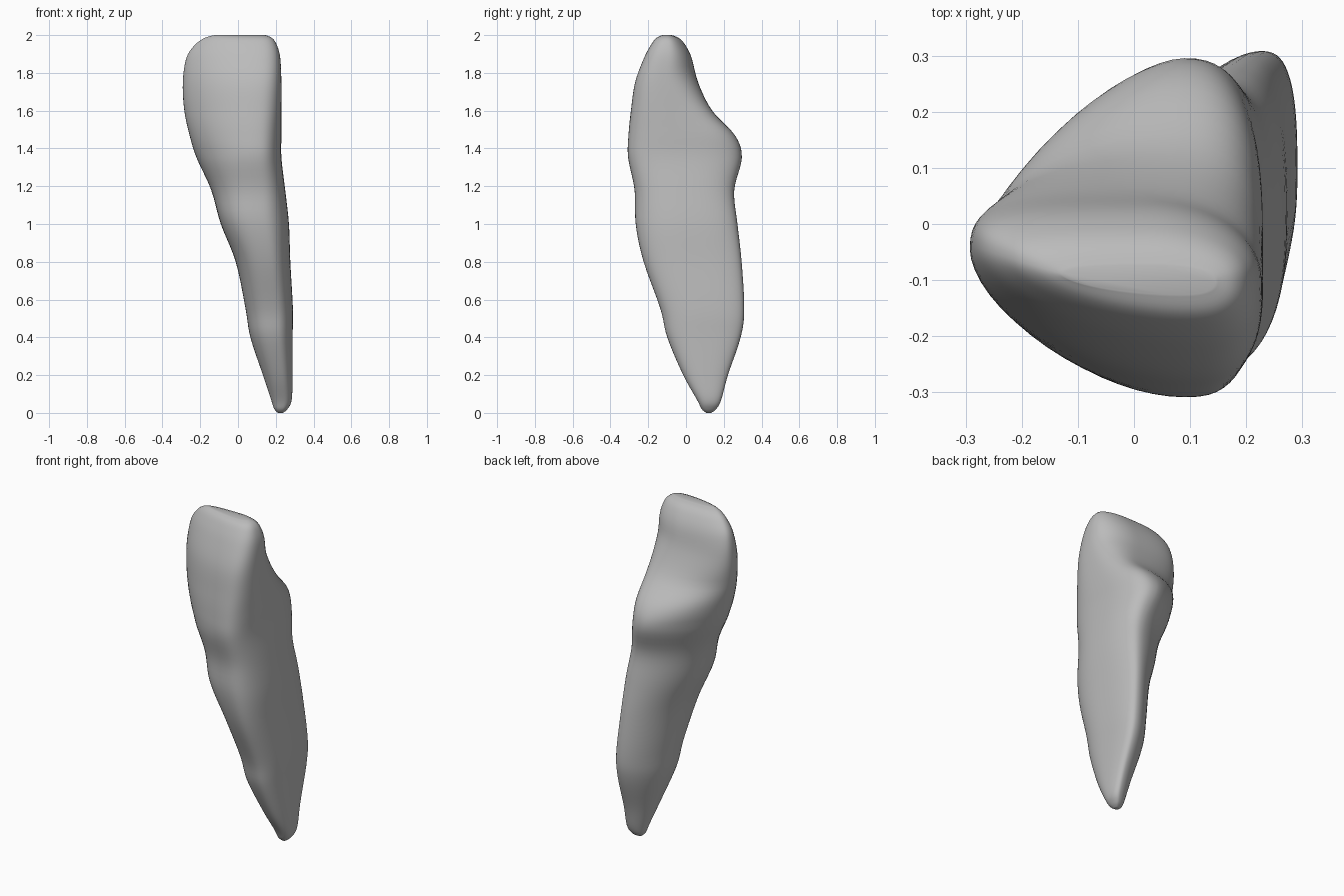
import bpy
import bmesh
import math

if "Cube" in bpy.data.objects:
    bpy.data.objects.remove(bpy.data.objects["Cube"], do_unlink=True)

SIDES = 64   # points around each cross-section
STEPS = 5    # rings between two key sections

# Key sections from the root tip to the biting edge:
# height, x min, x max, y min, y max, y of the narrow edge
SECTIONS = [
    (0, .212, .238, .107, .133, .12),
    (.02, .192, .262, .083, .16, .12),
    (.07, .175, .285, .058, .187, .115),
    (.2, .132, .288, -.015, .222, .1),
    (.4, .065, .289, -.1, .29, .08),
    (.55, .04, .291, -.135, .309, .06),
    (.8, -.012, .277, -.225, .295, .02),
    (1, -.092, .27, -.267, .273, -.01),
    (1.18, -.142, .25, -.272, .255, -.01),
    (1.35, -.22, .23, -.307, .297, -.03),
    (1.47, -.257, .23, -.305, .26, -.05),
    (1.6, -.285, .23, -.292, .138, -.05),
    (1.75, -.293, .23, -.27, .064, -.045),
    (1.88, -.274, .224, -.222, .03, -.045),
    (1.95, -.227, .205, -.185, -.005, -.06),
    (1.985, -.177, .18, -.157, -.038, -.075),
    (2, -.125, .145, -.125, -.075, -.09),
]

# Roundness by height: squareness of the front left, back left, front right
# and back right quarters, then how far across the front and back bulge most
SHAPES = [
    (0, 2.2, 1.9, 2.2, 2.2, .6, .7),
    (.4, 2.5, 1.7, 2.4, 2.9, .6, .74),
    (1.05, 2.6, 1.65, 2.4, 2.6, .6, .74),
    (1.38, 1.85, 1.52, 2.8, 2.6, .7, .68),
    (1.6, 1.75, 2, 2.8, 2.8, .73, .7),
    (1.8, 1.75, 3.1, 2.8, 2.1, .75, .58),
    (2, 1.7, 2.8, 2.7, 2.1, .75, .58),
]


def smooth_between(a, b, c, d, t):
    """Value at t on the smooth curve from b to c."""
    return b + .5 * t * (c - a + t * (2*a - 5*b + 4*c - d + t * (3*(b - c) + d - a)))


def power(value, exponent):
    return math.copysign(abs(value) ** exponent, value)


def shape_at(z):
    """Blend the roundness values linearly at a height."""
    for low, high in zip(SHAPES, SHAPES[1:]):
        if z <= high[0]:
            break
    t = min(max((z - low[0]) / (high[0] - low[0]), 0), 1)
    return [a + t * (b - a) for a, b in zip(low[1:], high[1:])]


def outline(section):
    """Rounded triangle: flat on the +x side, narrow on the -x side."""
    z, x_min, x_max, y_min, y_max, y_edge = section
    front_left, back_left, front_right, back_right, front, back = shape_at(z)
    y_right = (y_min + y_max) / 2
    points = []
    for i in range(SIDES):
        angle = math.tau * i / SIDES
        c, s = math.cos(angle), math.sin(angle)
        x_mid = x_min + (back if s > 0 else front) * (x_max - x_min)
        if c >= 0:
            n, width, y_mid = (back_right if s > 0 else front_right), x_max - x_mid, y_right
        else:
            n, width, y_mid = (back_left if s > 0 else front_left), x_mid - x_min, y_edge
        depth = y_max - y_mid if s > 0 else y_mid - y_min
        points.append((x_mid + width * power(c, 2 / n),
                       y_mid + depth * power(s, 2 / n), z))
    return points


def key_rings():
    last = len(SECTIONS) - 1
    for k in range(last):
        four = [SECTIONS[min(max(k + o, 0), last)] for o in (-1, 0, 1, 2)]
        for step in range(STEPS):
            yield [smooth_between(*v, step / STEPS) for v in zip(*four)]
    yield SECTIONS[last]


# Enamel and root share one plain colour
material = bpy.data.materials.new("plain grey")
material.use_nodes = True
grey = (.5, .5, .5, 1)
material.diffuse_color = grey
material.node_tree.nodes["Principled BSDF"].inputs["Base Color"].default_value = grey

# Tooth: skin through all the sections, closed at both ends
bm = bmesh.new()
rings = [[bm.verts.new(p) for p in outline(s)] for s in key_rings()]
for low, high in zip(rings, rings[1:]):
    for i in range(SIDES):
        j = (i + 1) % SIDES
        bm.faces.new((low[i], low[j], high[j], high[i]))
bm.faces.new(rings[0][::-1])
bm.faces.new(rings[-1])
bmesh.ops.recalc_face_normals(bm, faces=bm.faces)

mesh = bpy.data.meshes.new("tooth")
bm.to_mesh(mesh)
bm.free()
mesh.materials.append(material)
mesh.shade_smooth()
tooth = bpy.data.objects.new("tooth", mesh)
bpy.context.collection.objects.link(tooth)

# Soften the corners where the section quarters meet
soften = tooth.modifiers.new("soften", "SMOOTH")
soften.factor = .5
soften.iterations = 3
